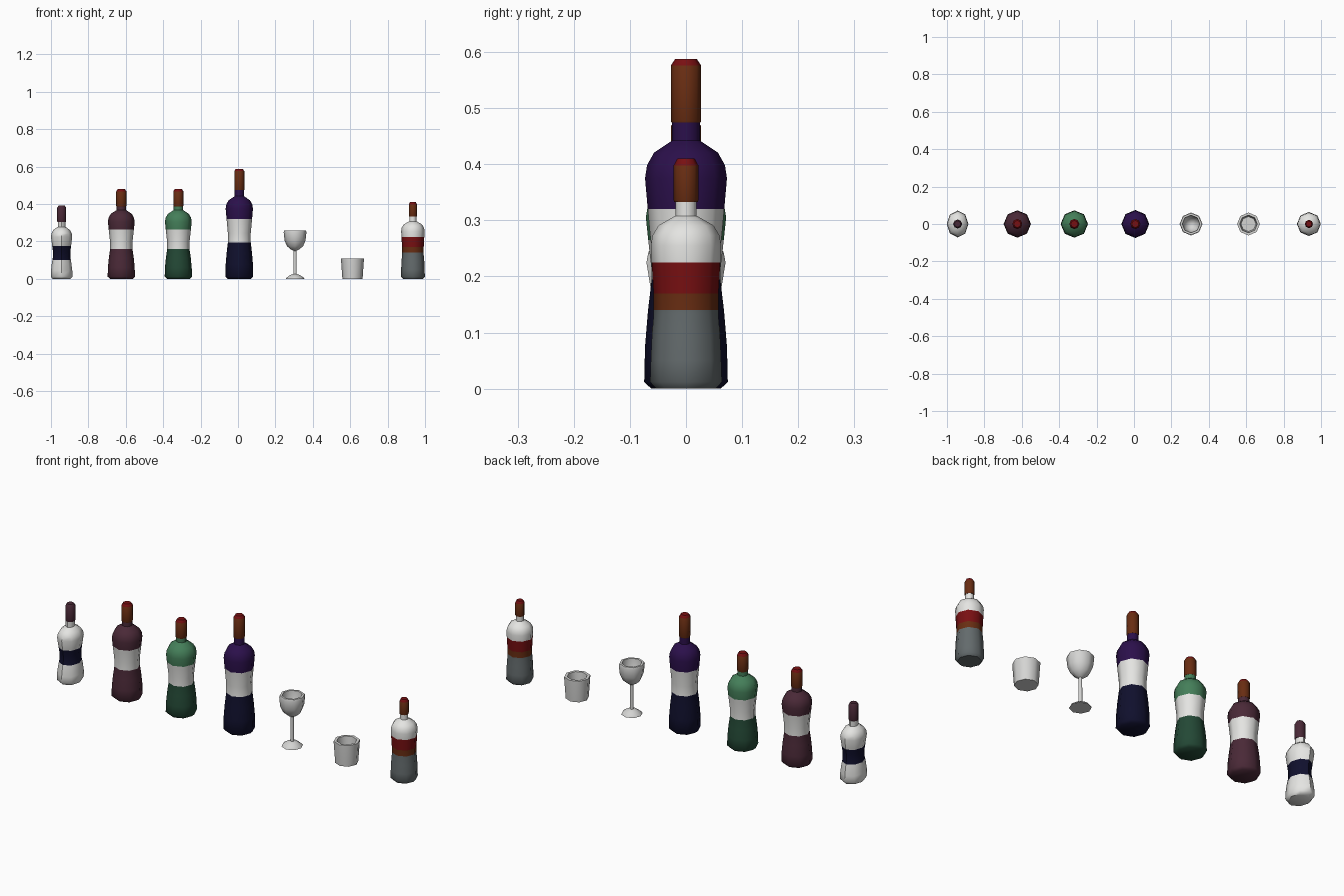
import bpy, bmesh, math

if "Cube" in bpy.data.objects:
    bpy.data.objects.remove(bpy.data.objects["Cube"])

def material(name, r, g, b):
    m = bpy.data.materials.new(name)
    m.diffuse_color = (r, g, b, 1)
    m.use_nodes = True
    m.node_tree.nodes["Principled BSDF"].inputs["Base Color"].default_value = m.diffuse_color
    return m

M = {n: material(n, *c) for n, c in {
    "white": (0.78, 0.78, 0.76), "glass grey": (0.66, 0.66, 0.65),
    "navy": (0.005, 0.005, 0.026), "purple": (0.024, 0.005, 0.07),
    "maroon": (0.068, 0.022, 0.038), "green": (0.058, 0.21, 0.1),
    "dark green": (0.017, 0.065, 0.036), "brown": (0.14, 0.026, 0.006),
    "red": (0.19, 0.005, 0.006), "slate grey": (0.125, 0.145, 0.15)}.items()}

def lathe(name, x, profile, bands, sides=8, y_scale=1.0):
    """Spin (radius, z) points; bands = [(top z, colour)] from the bottom up."""
    bm = bmesh.new()
    rings = [[bm.verts.new((r * math.cos(2 * math.pi * i / sides),
                            y_scale * r * math.sin(2 * math.pi * i / sides), z))
              for i in range(sides)] for r, z in profile]
    for a, b in zip(rings, rings[1:]):
        for i in range(sides):
            j = (i + 1) % sides
            bm.faces.new((a[i], a[j], b[j], b[i]))
    bm.faces.new(rings[0][::-1])
    bm.faces.new(rings[-1])
    bm.normal_update()
    # cut clean edges at each colour boundary, then colour by height
    for z, _ in bands[:-1]:
        bmesh.ops.bisect_plane(bm, geom=bm.verts[:] + bm.edges[:] + bm.faces[:],
                               plane_co=(0, 0, z), plane_no=(0, 0, 1), dist=1e-5)
    for f in bm.faces:
        z = f.calc_center_median().z
        f.material_index = next((k for k, b in enumerate(bands) if z < b[0]),
                                len(bands) - 1)
    me = bpy.data.meshes.new(name)
    bm.to_mesh(me)
    bm.free()
    for _, colour in bands:
        me.materials.append(M[colour])
    ob = bpy.data.objects.new(name, me)
    ob.location.x = x
    bpy.context.collection.objects.link(ob)
    bpy.ops.object.select_all(action='DESELECT')
    ob.select_set(True)
    bpy.context.view_layer.objects.active = ob
    bpy.ops.object.shade_smooth_by_angle(angle=math.radians(50))
    return ob

def bottle(name, x, r, waist, shoulder, neck_z, cap_z, top, neck_r, cap_r,
           bands, cap_colour, top_colour, y_scale=1.0):
    """Waisted bottle with a rounded shoulder, short neck and foil cap."""
    w = r * waist
    s = r * 0.98
    mid = shoulder * 0.52
    h = neck_z - shoulder
    body = [(r * 0.83, 0), (r, 0.012), (r * 0.98, shoulder * 0.2),
            ((r + w) / 2, shoulder * 0.37), (w, mid), (w, shoulder * 0.65),
            ((s + w) / 2, shoulder * 0.82), (s, shoulder),
            (s * 0.95, shoulder + h * 0.35), (s * 0.78, shoulder + h * 0.68),
            (neck_r + 0.008, shoulder + h * 0.92), (neck_r, neck_z), (neck_r, cap_z)]
    lathe(name + "_body", x, body, bands, y_scale=y_scale)
    lathe(name + "_cap", x, [(cap_r * 0.95, cap_z), (cap_r, cap_z + 0.003),
                             (cap_r, top - 0.012), (cap_r * 0.7, top)],
          [(top - 0.012, cap_colour), (1, top_colour)])

bottle("white_bottle", -0.943, 0.058, 0.80, 0.225, 0.278, 0.305, 0.392, 0.02, 0.024,
       [(0.1, "white"), (0.175, "navy"), (1, "white")], "maroon", "maroon", 1.24)
bottle("maroon_bottle", -0.624, 0.073, 0.82, 0.305, 0.368, 0.388, 0.48, 0.025, 0.027,
       [(0.16, "maroon"), (0.265, "white"), (1, "maroon")], "brown", "red")
bottle("green_bottle", -0.319, 0.073, 0.82, 0.305, 0.368, 0.388, 0.48, 0.025, 0.027,
       [(0.16, "dark green"), (0.265, "white"), (1, "green")], "brown", "red")
bottle("purple_bottle", 0.007, 0.0745, 0.82, 0.375, 0.442, 0.474, 0.588, 0.025, 0.027,
       [(0.195, "navy"), (0.32, "white"), (1, "purple")], "brown", "red")
bottle("striped_bottle", 0.935, 0.064, 0.9, 0.255, 0.308, 0.333, 0.41, 0.019, 0.022,
       [(0.14, "slate grey"), (0.17, "brown"), (0.225, "red"), (1, "white")],
       "brown", "red")

# goblet: foot, stem and hollow bowl in one profile
lathe("goblet", 0.305,
      [(0.05, 0), (0.047, 0.006), (0.025, 0.021), (0.009, 0.026), (0.008, 0.15),
       (0.022, 0.157), (0.043, 0.175), (0.056, 0.205), (0.061, 0.25), (0.058, 0.26),
       (0.047, 0.26), (0.044, 0.225), (0.033, 0.195), (0.014, 0.178)],
      [(1, "glass grey")])

# tumbler: hollow tapered cup
lathe("tumbler", 0.612,
      [(0.054, 0), (0.061, 0.1), (0.061, 0.11), (0.047, 0.11), (0.04, 0.03)],
      [(1, "glass grey")])
